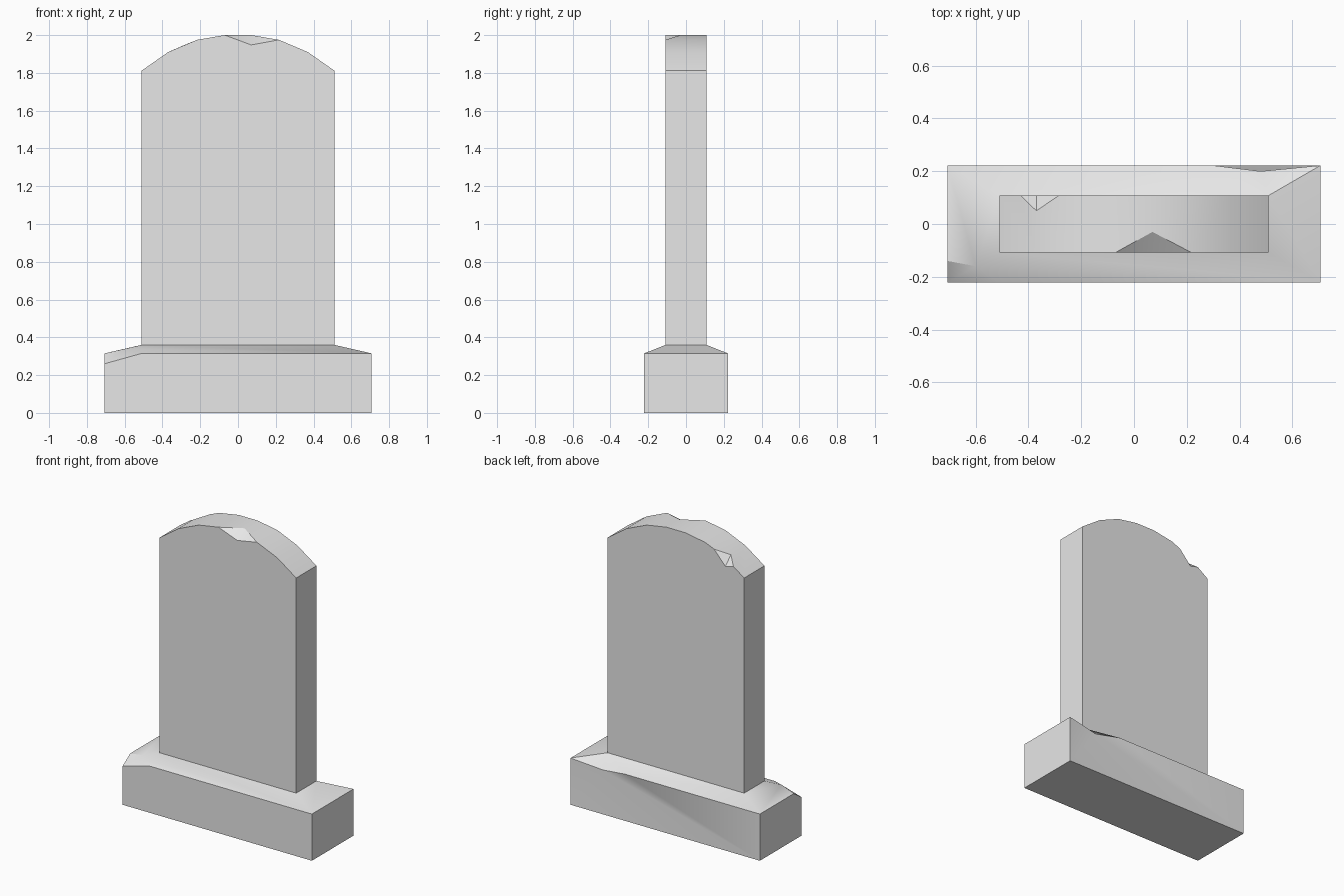
import bpy, bmesh, math

if "Cube" in bpy.data.objects:
    bpy.data.objects.remove(bpy.data.objects["Cube"])

stone_grey = bpy.data.materials.new("stone_grey")
stone_grey.diffuse_color = (0.8, 0.8, 0.8, 1)
stone_grey.use_nodes = True
stone_grey.node_tree.nodes["Principled BSDF"].inputs["Base Color"].default_value = stone_grey.diffuse_color


def build(name, polygons):
    """Weld a set of polygons into one shaded object."""
    bm = bmesh.new()
    for poly in polygons:
        bm.faces.new([bm.verts.new(p) for p in poly])
    bmesh.ops.remove_doubles(bm, verts=bm.verts, dist=0.0005)
    bmesh.ops.recalc_face_normals(bm, faces=bm.faces)
    mesh = bpy.data.meshes.new(name)
    bm.to_mesh(mesh)
    bm.free()
    mesh.materials.append(stone_grey)
    obj = bpy.data.objects.new(name, mesh)
    bpy.context.collection.objects.link(obj)
    bpy.ops.object.select_all(action='DESELECT')
    obj.select_set(True)
    bpy.context.view_layer.objects.active = obj
    bpy.ops.object.shade_smooth_by_angle(angle=math.radians(30))
    return obj


# Shared sizes
BX, BY, BZ = 0.707, 0.222, 0.315      # plinth half width, half depth, wall height
SX, SY, SZ = 0.51, 0.108, 0.36        # slab half width, half depth, foot height

# Plinth: box with sloped shoulders, one broken corner and one chipped edge
f0, f1 = (-BX, -BY, 0), (BX, -BY, 0)
b0, b1 = (-BX, BY, 0), (BX, BY, 0)
tf1, tb0, tb1 = (BX, -BY, BZ), (-BX, BY, BZ), (BX, BY, BZ)
sf0, sf1, sb0, sb1 = (-SX, -SY, SZ), (SX, -SY, SZ), (-SX, SY, SZ), (SX, SY, SZ)
low, along, side, ridge = ((-BX, -BY, 0.26), (-0.51, -BY, BZ),
                           (-BX, -0.14, BZ), (-0.6, -0.16, 0.339))
nick, nick_start = (0.48, 0.2, 0.287), (0.3, BY, BZ)
build("plinth", [
    (f0, f1, b1, b0),                          # underside
    (f0, f1, tf1, along, low),                 # front wall
    (f1, b1, tb1, tf1),                        # right wall
    (f0, low, side, tb0, b0),                  # left wall
    (b0, b1, nick), (b1, tb1, nick),           # back wall, bent into the nick
    (b0, nick, nick_start), (b0, nick_start, tb0),
    (low, along, ridge), (low, ridge, side),   # broken corner
    (along, tf1, sf1, sf0, ridge),             # front shoulder
    (side, ridge, sf0, sb0, tb0),              # left shoulder
    (tf1, tb1, sb1, sf1),                      # right shoulder
    (tb0, sb0, nick_start), (sb0, sb1, nick_start),   # back shoulder
    (nick_start, sb1, nick), (nick, sb1, tb1),
])

# Upright slab: arched profile extruded front to back
half = [(0.07, 2.0), (0.217, 1.975), (0.37, 1.91), (SX, 1.812)]
arc = [(-x, z) for x, z in reversed(half)] + half
F = [(x, -SY, z) for x, z in arc]
B = [(x, SY, z) for x, z in arc]

# Chips: floor point on the face and tip on the arch
f_floor, f_tip = (0.07, -SY, 1.948), (0.07, -0.03, 2.0)
b_floor, b_tip = (-0.37, SY, 1.853), (-0.37, 0.05, 1.91)
b_left, b_right = (-0.43, SY, 1.868), (-0.285, SY, 1.947)

build("slab", [
    [sf0] + F[:4] + [f_floor] + F[5:] + [sf1],                     # front face
    [sb0, B[0], b_left, b_floor, b_right] + B[2:] + [sb1],         # back face
    (sf0, F[0], B[0], sb0), (sf1, F[7], B[7], sb1),                # sides
    (F[0], F[1], b_tip, b_left, B[0]),                             # arch, left to right
    (F[1], F[2], B[2], b_right, b_tip),
    (F[2], F[3], B[3], B[2]),
    (F[3], f_tip, B[4], B[3]),
    (f_tip, F[5], B[5], B[4]),
    (F[5], F[6], B[6], B[5]),
    (F[6], F[7], B[7], B[6]),
    (F[3], f_floor, f_tip), (f_floor, F[5], f_tip),                # front chip
    (b_left, b_tip, b_floor), (b_tip, b_right, b_floor),           # back chip
])
